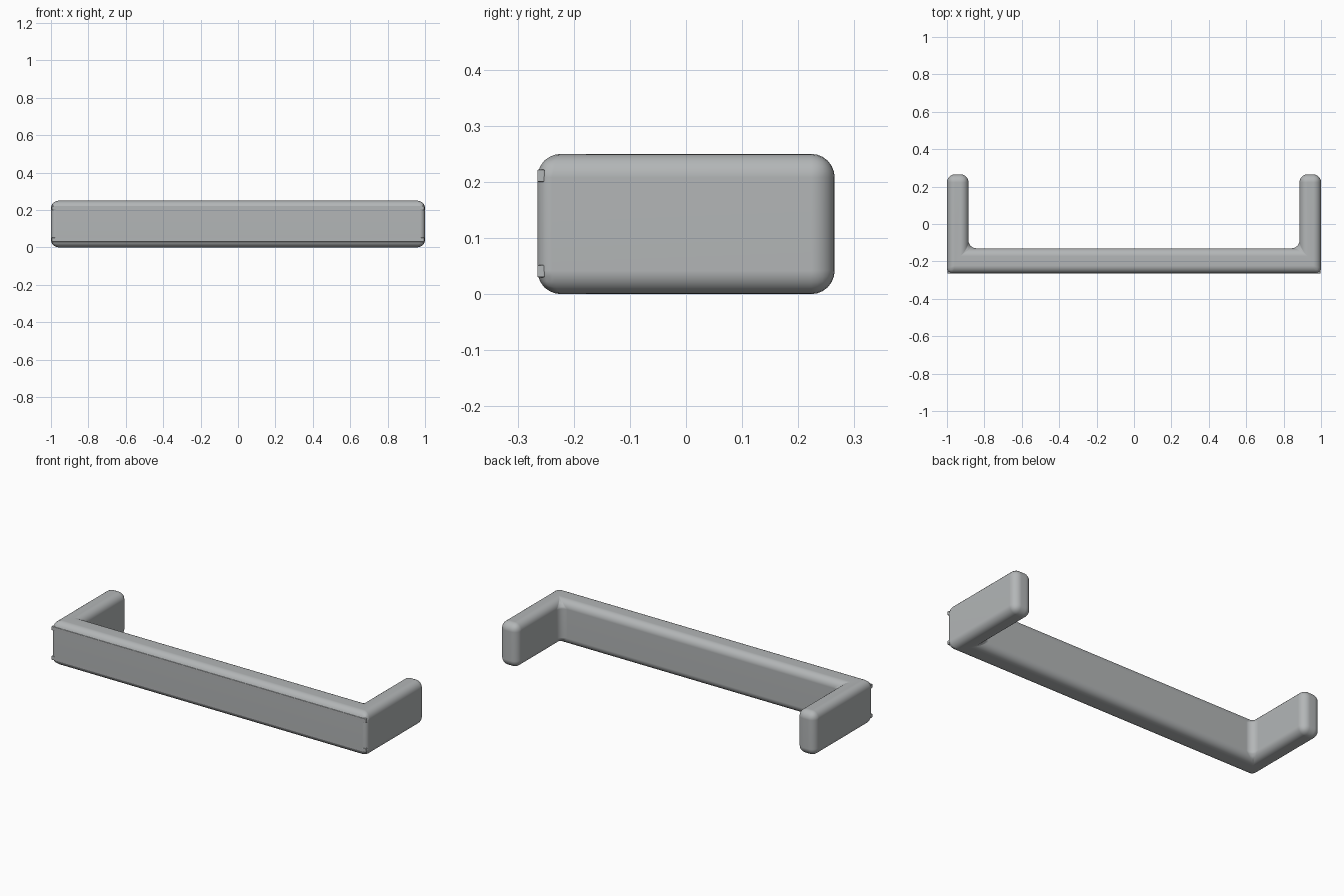
import bpy, bmesh

if "Cube" in bpy.data.objects:
    bpy.data.objects.remove(bpy.data.objects["Cube"])

R = 0.042            # main edge rounding
H = 0.25             # height
Y0, Y1, YI = -0.265, 0.265, -0.13
XI = 0.885           # inner face of the legs

# Dark grey finish
grey = bpy.data.materials.new("dark_grey")
grey.diffuse_color = (0.45, 0.467, 0.473, 1)
grey.use_nodes = True
grey.node_tree.nodes["Principled BSDF"].inputs["Base Color"].default_value = grey.diffuse_color

# U-shaped body outline, counter-clockwise
outline = [(-1, Y0), (1, Y0), (1, Y1), (XI, Y1), (XI, YI), (-XI, YI), (-XI, Y1), (-1, Y1)]

bm = bmesh.new()
base = bm.faces.new([bm.verts.new((x, y, 0)) for x, y in outline])
ext = bmesh.ops.extrude_face_region(bm, geom=[base])
bmesh.ops.translate(bm, vec=(0, 0, H), verts=[g for g in ext["geom"] if isinstance(g, bmesh.types.BMVert)])
bmesh.ops.recalc_face_normals(bm, faces=bm.faces)

# Full rounding everywhere, smaller on the front corners
weight = bm.edges.layers.float.new("bevel_weight_edge")
for e in bm.edges:
    a, b = (v.co for v in e.verts)
    front_corner = abs(a.z - b.z) > 0.1 and a.y < Y0 + 0.01
    e[weight] = 0.62 if front_corner else 1.0

mesh = bpy.data.meshes.new("bracket_body")
bm.to_mesh(mesh)
bm.free()
mesh.materials.append(grey)
body = bpy.data.objects.new("bracket_body", mesh)
bpy.context.collection.objects.link(body)
bev = body.modifiers.new("rounding", 'BEVEL')
bev.limit_method = 'WEIGHT'
bev.width = R
bev.segments = 6
bev.use_clamp_overlap = False


def strip(name, z):
    # Thin lip along the front edge
    bpy.ops.mesh.primitive_cube_add(size=1, location=(0, -0.2585, z))
    o = bpy.context.object
    o.name = name
    o.scale = (1.992, 0.013, 0.022)
    bpy.ops.object.transform_apply(location=False, rotation=False, scale=True)
    o.data.materials.append(grey)
    m = o.modifiers.new("softening", 'BEVEL')
    m.width = 0.002
    m.segments = 2


strip("front_strip_upper", 0.211)
strip("front_strip_lower", 0.041)

# Smooth shading with flat faces kept flat
bpy.ops.object.select_all(action='DESELECT')
body.select_set(True)
bpy.context.view_layer.objects.active = body
bpy.ops.object.shade_smooth()
normals = body.modifiers.new("normals", 'WEIGHTED_NORMAL')
normals.keep_sharp = True
